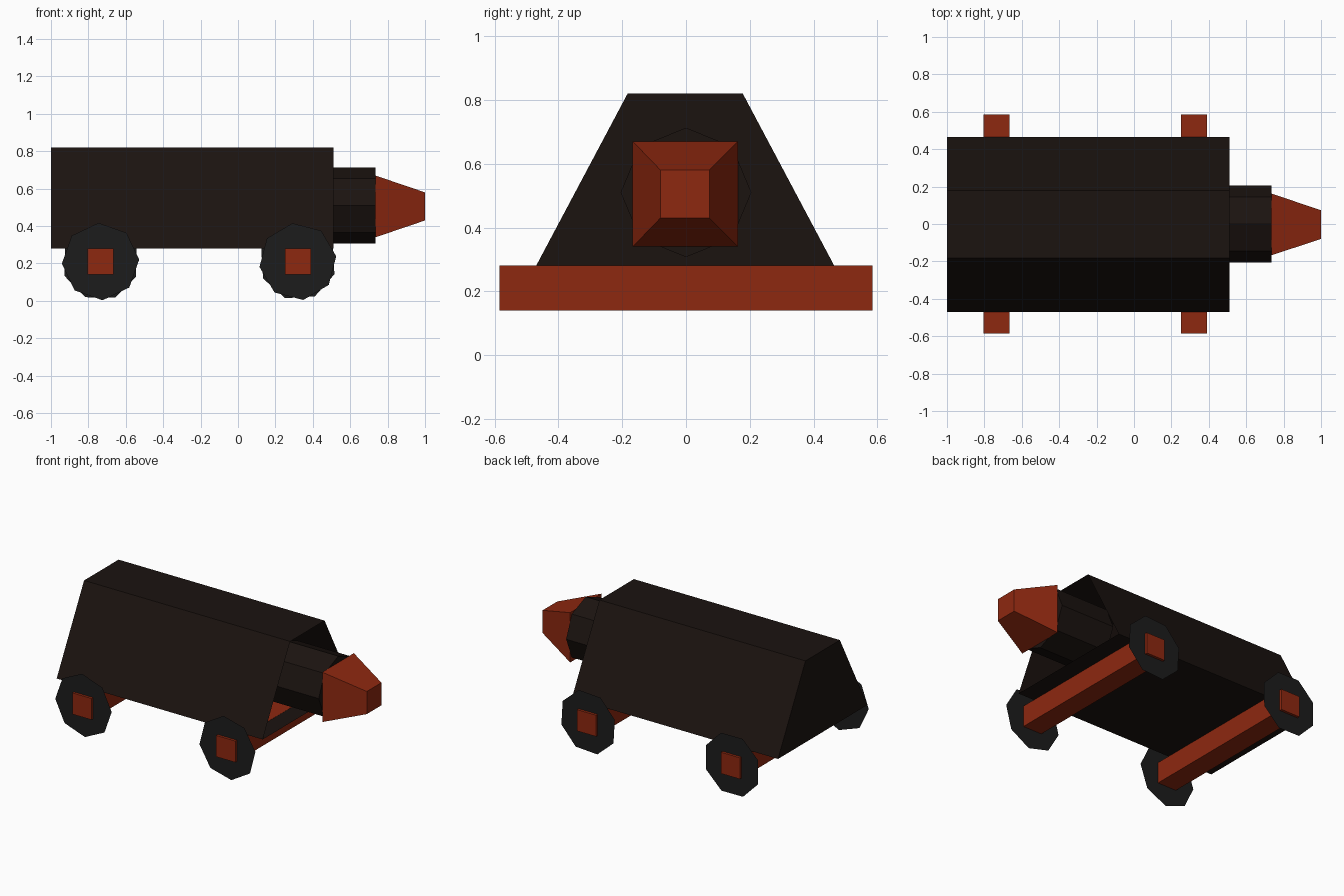
import bpy, bmesh
from math import cos, sin, radians

if "Cube" in bpy.data.objects:
    bpy.data.objects.remove(bpy.data.objects["Cube"])


def material(name, rgb):
    m = bpy.data.materials.new(name)
    m.diffuse_color = (*rgb, 1)
    m.use_nodes = True
    m.node_tree.nodes["Principled BSDF"].inputs["Base Color"].default_value = m.diffuse_color
    return m


RED = material("rust_red", (0.27, 0.021, 0.005))
DARK = material("dark_brown", (0.011, 0.0065, 0.005))
TYRE = material("tyre_black", (0.012, 0.012, 0.012))


def loft(name, mat, rings, start=True, end=True):
    """Bridge equal-length rings of points; optionally cap both ends."""
    bm = bmesh.new()
    loops = [[bm.verts.new(p) for p in ring] for ring in rings]
    n = len(loops[0])
    for a, b in zip(loops, loops[1:]):
        for i in range(n):
            j = (i + 1) % n
            bm.faces.new((a[i], a[j], b[j], b[i]))
    if start:
        bm.faces.new(loops[0][::-1])
    if end and len(loops) > 1:
        bm.faces.new(loops[-1])
    if len(loops) > 1:
        bmesh.ops.recalc_face_normals(bm, faces=bm.faces)
    mesh = bpy.data.meshes.new(name)
    bm.to_mesh(mesh)
    bm.free()
    mesh.materials.append(mat)
    ob = bpy.data.objects.new(name, mesh)
    bpy.context.collection.objects.link(ob)
    return ob


def rect(x, y0, y1, z0, z1):
    return [(x, y0, z0), (x, y1, z0), (x, y1, z1), (x, y0, z1)]


# Trapezoid body shell, open at the front end
profile = [(-0.47, 0.28), (0.465, 0.28), (0.178, 0.82), (-0.183, 0.82)]
loft("body", DARK, [[(x, y, z) for y, z in profile] for x in (-1, 0.51)], end=False)

# Octagonal neck reaching into the body
neck = [(0.205 * cos(radians(45 * i)), 0.51 + 0.203 * sin(radians(45 * i))) for i in range(8)]
loft("neck", DARK, [[(x, y, z) for y, z in neck] for x in (0.335, 0.735)])

# Tapered square nose
loft("nose", RED, [rect(0.735, -0.167, 0.163, 0.34, 0.67),
                   rect(1.0, -0.08, 0.073, 0.43, 0.58)])

# Square axles with paper-thin octagonal wheels
for label, x, turns in (("rear", -0.735, (3, 22)), ("front", 0.32, (8, 26))):
    loft(label + "_axle", RED, [rect(x - 0.07, -0.585, 0.585, 0.14, 0.281),
                                rect(x + 0.07, -0.585, 0.585, 0.14, 0.281)])
    for side, y, turn in (("right", -0.568, turns[0]), ("left", 0.568, turns[1])):
        ring = [(x + 0.207 * cos(radians(turn + 45 * i)), y,
                 0.21 + 0.207 * sin(radians(turn + 45 * i))) for i in range(8)]
        loft(f"{label}_{side}_wheel", TYRE, [ring])
